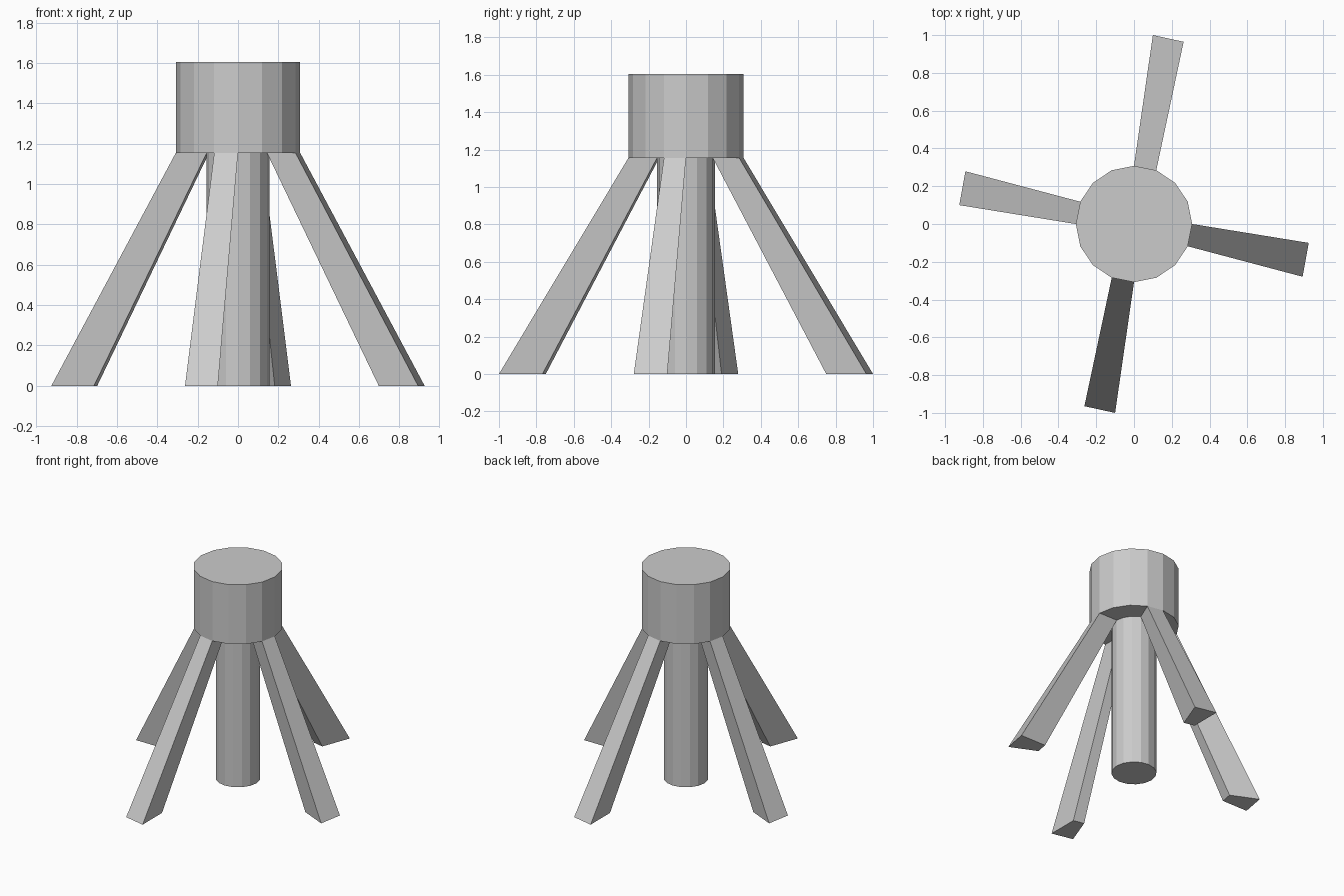
import bpy
import bmesh
from math import cos, sin, tau

cube = bpy.data.objects.get("Cube")
if cube:
    bpy.data.objects.remove(cube)

GREY = (0.6, 0.6, 0.6, 1)
grey = bpy.data.materials.new("plain grey")
grey.use_nodes = True
grey.diffuse_color = GREY
grey.node_tree.nodes["Principled BSDF"].inputs["Base Color"].default_value = GREY

SIDES = 16
CAP_R, POST_R = 0.308, 0.155
NECK_Z, TOP_Z = 1.155, 1.605


def finish(name, bm):
    bmesh.ops.recalc_face_normals(bm, faces=bm.faces)
    mesh = bpy.data.meshes.new(name)
    bm.to_mesh(mesh)
    bm.free()
    mesh.materials.append(grey)
    bpy.context.collection.objects.link(bpy.data.objects.new(name, mesh))


def ring_point(radius, step):
    angle = tau * step / SIDES
    return radius * cos(angle), radius * sin(angle)


def prism(name, radius, low, high):
    bm = bmesh.new()
    base = bm.faces.new([bm.verts.new((*ring_point(radius, i), low)) for i in range(SIDES)])
    new = bmesh.ops.extrude_face_region(bm, geom=[base], use_keep_orig=True)["geom"]
    tops = [v for v in new if isinstance(v, bmesh.types.BMVert)]
    bmesh.ops.translate(bm, verts=tops, vec=(0, 0, high - low))
    finish(name, bm)


def leg(name, step, shift):
    """Splayed leg growing from one wedge between the post and the cap rim."""
    wedge = [ring_point(CAP_R, step), ring_point(CAP_R, step - 1),
             ring_point(POST_R, step - 1), ring_point(POST_R, step)]
    bm = bmesh.new()
    top = [bm.verts.new((x, y, NECK_Z)) for x, y in wedge]
    foot = [bm.verts.new((x * 1.38 + shift[0], y * 1.52 + shift[1], 0)) for x, y in wedge]
    bm.faces.new(top)
    bm.faces.new(foot[::-1])
    for i in range(4):
        j = (i + 1) % 4
        bm.faces.new((top[i], foot[i], foot[j], top[j]))
    finish(name, bm)


# Cap and central post
prism("cap", CAP_R, NECK_Z, TOP_Z)
prism("post", POST_R, 0, NECK_Z)

# Four legs, in two opposite pairs
leg("left_leg", 0, (0.5, -0.1))
leg("back_leg", 4, (0.1, 0.532))
leg("right_leg", 8, (-0.5, 0.1))
leg("front_leg", 12, (-0.1, -0.532))
